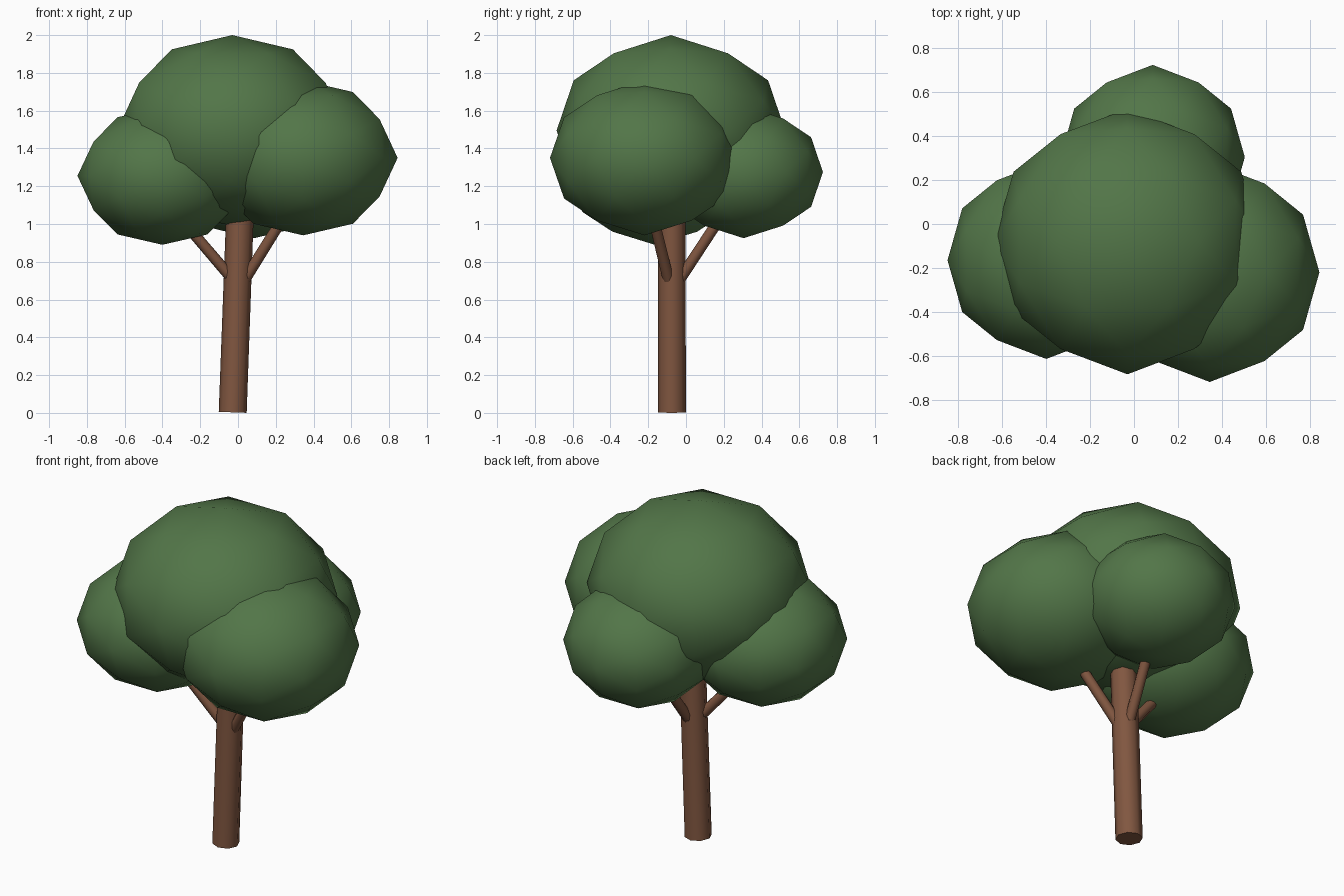
import bpy, bmesh
from mathutils import Vector

if "Cube" in bpy.data.objects:
    bpy.data.objects.remove(bpy.data.objects["Cube"])


def material(name, color):
    m = bpy.data.materials.new(name)
    m.diffuse_color = color
    m.use_nodes = True
    m.node_tree.nodes["Principled BSDF"].inputs["Base Color"].default_value = m.diffuse_color
    return m


LEAF = material("leaf_green", (0.085, 0.18, 0.065, 1))
BARK = material("bark_brown", (0.22, 0.095, 0.052, 1))


def add_object(name, bm, mat):
    bmesh.ops.recalc_face_normals(bm, faces=bm.faces[:])
    mesh = bpy.data.meshes.new(name)
    bm.to_mesh(mesh)
    bm.free()
    mesh.materials.append(mat)
    ob = bpy.data.objects.new(name, mesh)
    bpy.context.collection.objects.link(ob)
    return ob


def foliage(name, center, radii):
    """Once-subdivided icosahedron aligned to the axes, squashed, smooth."""
    bm = bmesh.new()
    phi = (1 + 5 ** 0.5) / 2
    for a in (-1, 1):
        for b in (-phi, phi):
            for co in ((a, 0, b), (0, b, a), (b, a, 0)):
                bm.verts.new(co)
    bmesh.ops.convex_hull(bm, input=bm.verts[:])
    bmesh.ops.subdivide_edges(bm, edges=bm.edges[:], cuts=1, use_grid_fill=True)
    for v in bm.verts:
        n = v.co.normalized()
        v.co = Vector(c + r * k for c, r, k in zip(center, radii, n))
    for f in bm.faces:
        f.smooth = True
    return add_object(name, bm, LEAF)


def limb(name, start, end, r1, r2, sides=8):
    """Tapered round limb with flat ends between two points."""
    start, end = Vector(start), Vector(end)
    axis = end - start
    bm = bmesh.new()
    bmesh.ops.create_cone(bm, cap_ends=True, segments=sides, radius1=r1,
                          radius2=r2, depth=axis.length)
    rot = Vector((0, 0, 1)).rotation_difference(axis)
    for v in bm.verts:
        v.co = rot @ v.co + (start + end) / 2
    for f in bm.faces:
        f.smooth = len(f.verts) == 4
    for e in bm.edges:
        if any(len(f.verts) > 4 for f in e.link_faces):
            e.smooth = False
    return add_object(name, bm, BARK)


# Crown: one large mass and three smaller ones around it
foliage("foliage_top", (-0.03, -0.08, 1.495), (0.61, 0.605, 0.505))
foliage("foliage_right", (0.345, -0.22, 1.35), (0.50, 0.50, 0.41))
foliage("foliage_left", (-0.40, -0.165, 1.255), (0.45, 0.45, 0.365))
foliage("foliage_back", (0.085, 0.305, 1.275), (0.42, 0.42, 0.35))

# Leaning trunk
limb("trunk", (-0.028, -0.075, 0.003), (0.012, -0.075, 1.1), 0.074, 0.073)

# Branches reaching into the side masses
fork = (-0.005, -0.077, 0.64)
limb("branch_right", fork, (0.275, -0.187, 1.09), 0.03, 0.028)
limb("branch_left", (-0.005, -0.077, 0.68), (-0.33, -0.15, 1.06), 0.03, 0.028)
limb("branch_back", fork, (0.06, 0.22, 1.09), 0.03, 0.028)
